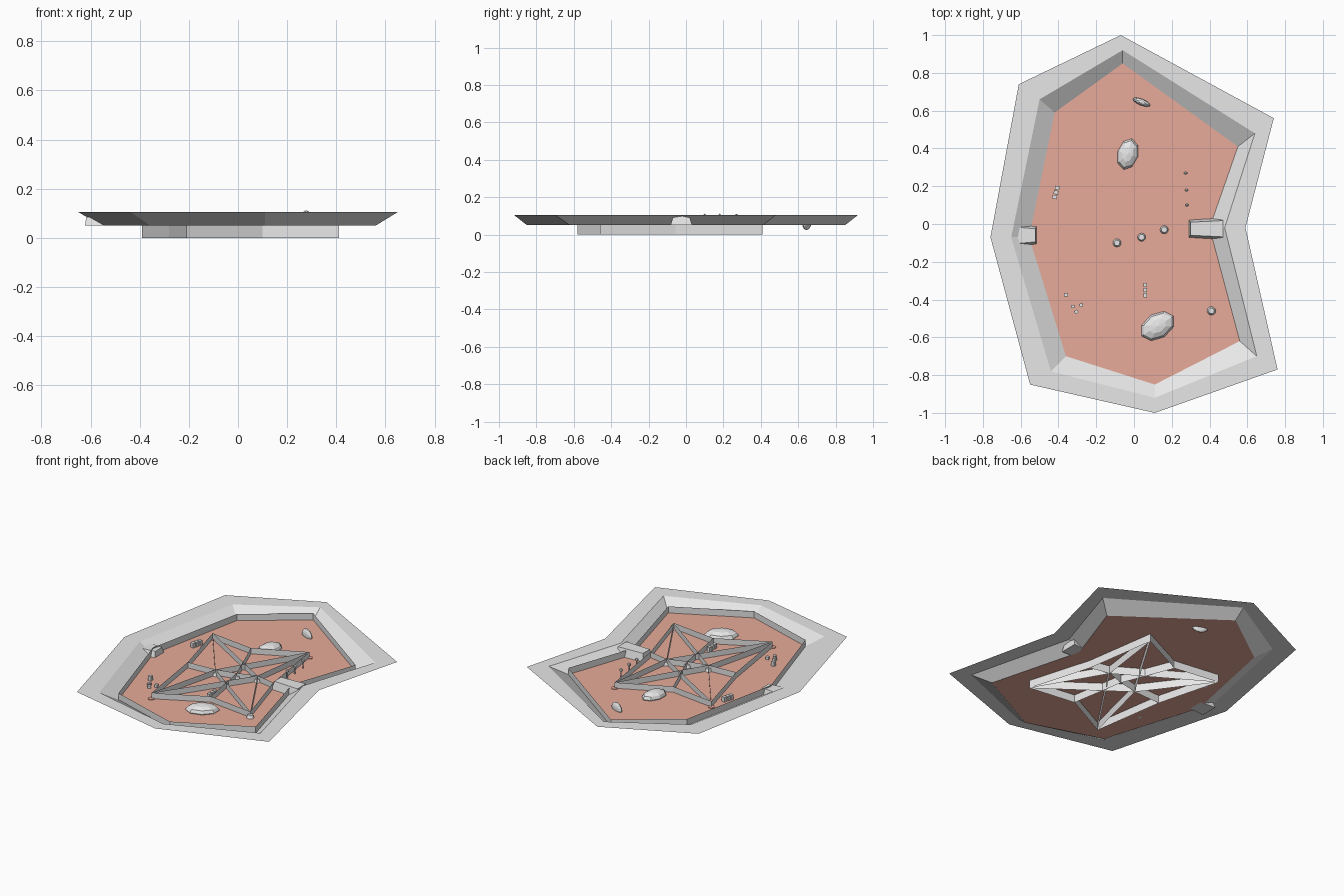
import bpy, bmesh, math
from mathutils import Matrix, Vector

old = bpy.data.objects.get("Cube")
if old:
    bpy.data.objects.remove(old, do_unlink=True)


def material(name, rgb):
    m = bpy.data.materials.new(name)
    m.use_nodes = True
    m.diffuse_color = (*rgb, 1)
    m.node_tree.nodes["Principled BSDF"].inputs["Base Color"].default_value = (*rgb, 1)
    return m


GREY = material("pale_grey", (0.8, 0.8, 0.8))
CLAY = material("clay_pink", (0.8, 0.41, 0.32))

FLOOR_Z, FENCE_Z, RIM_Z = 0.05, 0.092, 0.105


def finish(bm, name, mat):
    me = bpy.data.meshes.new(name)
    bm.to_mesh(me)
    bm.free()
    me.materials.append(mat)
    ob = bpy.data.objects.new(name, me)
    bpy.context.collection.objects.link(ob)
    return ob


def band(name, lower, z0, upper, z1):
    """Strip of quads joining two closed outlines."""
    bm = bmesh.new()
    a = [bm.verts.new((x, y, z0)) for x, y in lower]
    b = [bm.verts.new((x, y, z1)) for x, y in upper]
    for i in range(len(a)):
        j = (i + 1) % len(a)
        bm.faces.new((a[i], a[j], b[j], b[i]))
    return finish(bm, name, GREY)


def place(x, y, z, turn=0):
    return Matrix.Translation((x, y, z)) @ Matrix.Rotation(math.radians(turn), 4, 'Z')


def box(name, x, y, size, z0, turn=0):
    bm = bmesh.new()
    bmesh.ops.create_cube(bm, size=1, matrix=place(x, y, z0 + size[2] / 2, turn) @ Matrix.Diagonal((*size, 1)))
    return finish(bm, name, GREY)


def boulder(name, x, y, z, radii, turn):
    bm = bmesh.new()
    bmesh.ops.create_uvsphere(bm, u_segments=8, v_segments=6, radius=1,
                              matrix=place(x, y, z, turn) @ Matrix.Diagonal((*radii, 1)))
    # keep only the part resting on the ground
    bmesh.ops.bisect_plane(bm, geom=bm.verts[:] + bm.edges[:] + bm.faces[:],
                           plane_co=(0, 0, FLOOR_Z), plane_no=(0, 0, -1), clear_outer=True)
    return finish(bm, name, GREY)


def disc(name, x, y, r, z0, h, mat, r_top=None):
    bm = bmesh.new()
    bmesh.ops.create_cone(bm, cap_ends=True, segments=12, radius1=r,
                          radius2=r if r_top is None else r_top, depth=h,
                          matrix=place(x, y, z0 + h / 2))
    return finish(bm, name, mat)


# Basin outlines, clockwise from the back point
outer = [(-.07, 1), (.74, .56), (.59, -.02), (.76, -.77), (.11, -1), (-.55, -.85), (-.76, -.07), (-.61, .74)]
inner = [(-.06, .92), (.64, .48), (.48, -.02), (.65, -.7), (.11, -.92), (-.44, -.78), (-.65, -.07), (-.5, .66)]
foot = [(-.06, .85), (.55, .41), (.4, -.02), (.56, -.62), (.11, -.85), (-.36, -.7), (-.555, -.07), (-.42, .59)]

band("flat_rim", inner, RIM_Z, outer, RIM_Z)
band("sloped_bank", foot, FLOOR_Z, inner, RIM_Z)
band("floor_fence", foot, FLOOR_Z, foot, FENCE_Z)

bm = bmesh.new()
bm.faces.new([bm.verts.new((x, y, FLOOR_Z)) for x, y in reversed(foot)])
finish(bm, "basin_floor", CLAY)

# Lattice of thin upright panels running between the posts
node = {
    "A": (.22, .41), "B": (-.39, .3), "C": (-.21, -.58), "D": (.41, -.46),
    "S": (.1, -.42), "N": (-.09, .26), "E": (.29, -.055), "W": (-.28, -.11),
    "l": (-.09, -.1), "m": (.04, -.07), "r": (.16, -.03),
}
links = "CS SD AN NB DE EA BW WC lm mr Al Ar Cl Cr Bl Br Dl Dr Sm Nm Er Wl".split()
bm = bmesh.new()
for a, b in links:
    p, q = node[a], node[b]
    bm.faces.new([bm.verts.new(v) for v in ((*p, 0), (*q, 0), (*q, .087), (*p, .087))])
finish(bm, "lattice_panels", GREY)

# Post bases and centre markers
for k in "ABC":
    disc("post_base_" + k.lower(), *node[k], .02, FLOOR_Z, .004, CLAY)
disc("corner_marker", *node["D"], .023, FLOOR_Z, .02, GREY, .015)
for k, label in zip("lmr", ("left", "middle", "right")):
    disc("centre_marker_" + label, *node[k], .022, FLOOR_Z, .02, GREY, .015)

# Boulders
boulder("front_boulder", .125, -.54, .055, (.1, .068, .036), 32)
boulder("back_boulder", -.033, .37, .055, (.085, .055, .036), 75)

# Half buried shell near the back point
bm = bmesh.new()
bmesh.ops.create_uvsphere(bm, u_segments=12, v_segments=8, radius=1,
                          matrix=place(.04, .645, .06, -22) @ Matrix.Diagonal((.05, .017, .036, 1)))
finish(bm, "buried_shell", GREY)


def gate(name, x, y, size, flip):
    """Ledge block, narrower at the top and waisted toward one end."""
    ob = box(name, x, y, size, FLOOR_Z)
    bm = bmesh.new()
    bm.from_mesh(ob.data)
    for v in bm.verts:
        if v.co.z > FLOOR_Z + size[2] / 2:
            v.co.y = y + (v.co.y - y) * .75
            v.co.x = x + (v.co.x - x) * .9
        if (v.co.x - x) * flip > 0:
            v.co.y = y + (v.co.y - y) * .8
    bm.to_mesh(ob.data)
    bm.free()


gate("notch_block", .385, -.025, (.19, .115, .05), -1)
gate("side_block", -.57, -.06, (.105, .115, .035), 1)

# Stakes with small heads
for i, (x, y) in enumerate(((.28, .1), (.278, .18), (.273, .27))):
    disc(f"stake_{i}", x, y, .004, FLOOR_Z, .05, GREY)
    bm = bmesh.new()
    bmesh.ops.create_icosphere(bm, subdivisions=1, radius=.012,
                               matrix=place(x, y, .1) @ Matrix.Diagonal((1, .8, 1, 1)))
    finish(bm, f"stake_head_{i}", GREY)

# Rows of crates and loose crates
for i in range(3):
    box(f"front_crate_{i}", .06, -.323 - i * .027, (.02, .022, .03), FLOOR_Z)
    box(f"side_crate_{i}", -.42 + i * .007, .143 + i * .024, (.024, .02, .03), FLOOR_Z, -12)
box("single_crate", -.36, -.375, (.02, .02, .03), FLOOR_Z)
for i, (x, y) in enumerate(((-.325, -.437), (-.28, -.43), (-.305, -.465))):
    box(f"loose_crate_{i}", x, y, (.018, .018, .018), FLOOR_Z, i * 15)
